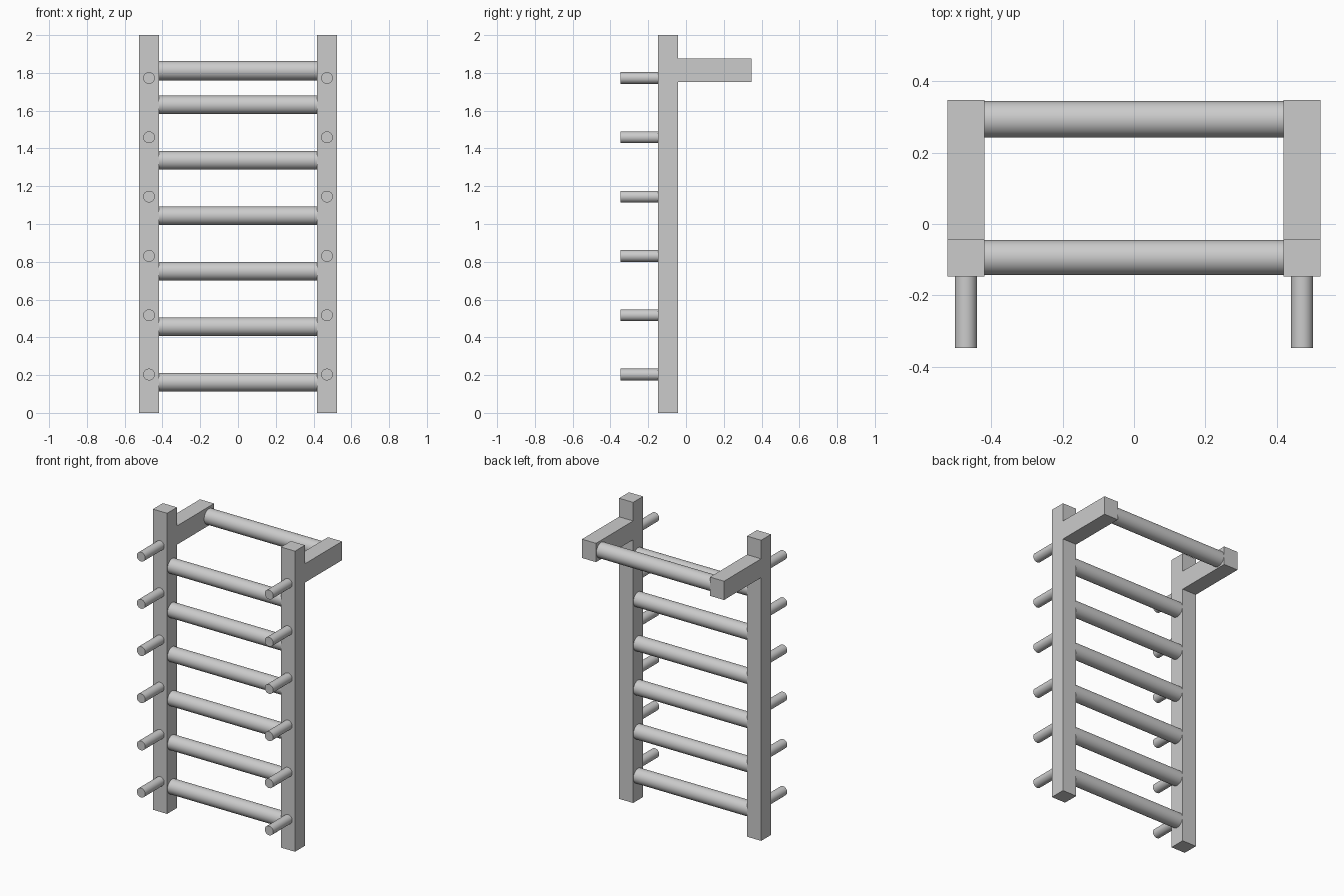
import bpy
from math import pi, radians

if "Cube" in bpy.data.objects:
    bpy.data.objects.remove(bpy.data.objects["Cube"])

POST_X, POST_Y, W = 0.471, -0.095, 0.104


def box(name, center, size):
    bpy.ops.mesh.primitive_cube_add(size=1, location=center)
    o = bpy.context.object
    o.name = name
    o.scale = size
    bpy.ops.object.transform_apply(location=False, rotation=False, scale=True)
    return o


def rod(name, center, radius, length, axis):
    rot = (0, pi / 2, 0) if axis == 'x' else (pi / 2, 0, 0)
    bpy.ops.mesh.primitive_cylinder_add(vertices=48, radius=radius, depth=length,
                                        location=center, rotation=rot)
    o = bpy.context.object
    o.name = name
    bpy.ops.object.shade_smooth_by_angle(angle=radians(30))
    return o


for label, s in (("left", -1), ("right", 1)):
    # upright post
    box(f"{label}_post", (s * POST_X, POST_Y, 1.0), (W, W, 2.0))
    # arm reaching back from the post near the top
    box(f"{label}_arm", (s * POST_X, 0.152, 1.814), (W, 0.39, 0.125))
    # storage pegs on the front of the post
    for i in range(6):
        rod(f"{label}_peg_{i + 1}", (s * POST_X, -0.245, 0.203 + 0.314 * i),
            0.031, 0.204, 'y')

# ladder rungs between the posts
for i in range(6):
    rod(f"rung_{i + 1}", (0, POST_Y + 0.001, 0.163 + 0.2935 * i), 0.049, 0.846, 'x')

# pull-up bar between the arms
rod("pull_up_bar", (0, 0.293, 1.812), 0.051, 0.846, 'x')
